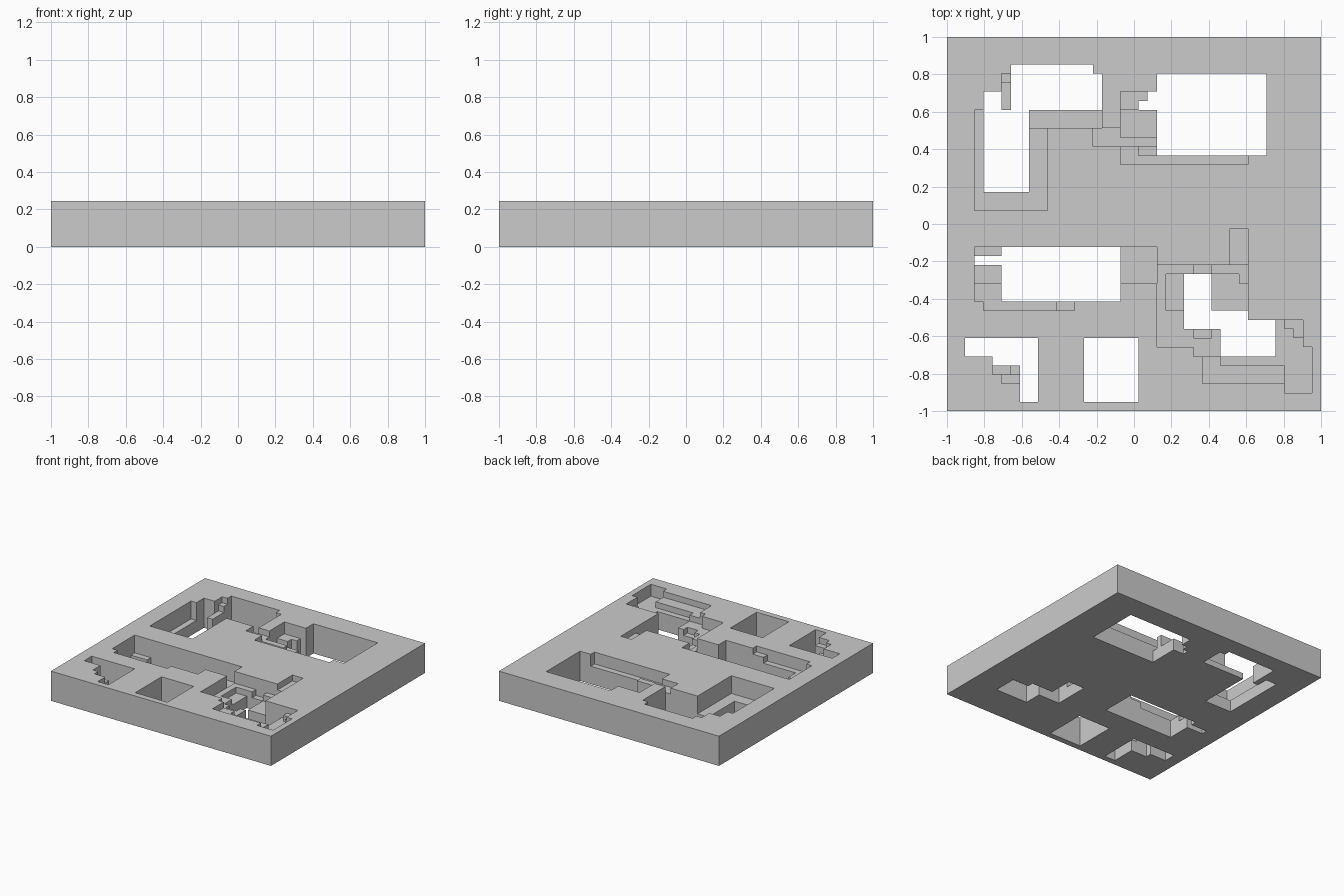
import bpy
import bmesh

# Remove the default cube only
cube = bpy.data.objects.get("Cube")
if cube:
    bpy.data.objects.remove(cube, do_unlink=True)

# Square slab divided into equal blocks, five layers deep
CELLS = 41
LAYERS = 5
UNIT = 2 / CELLS
depth = {(i, j): 0 for i in range(CELLS) for j in range(CELLS)}


def carve(x, y, layers=LAYERS):
    """Sink a rectangle of blocks by a number of layers (all = open hole)."""
    for i in range(*x):
        for j in range(*y):
            depth[i, j] = layers


# Back left pocket: sunken frame, ledges, then opening
carve(x=(3, 11), y=(22, 31), layers=3)
carve(x=(3, 9), y=(31, 33), layers=3)
carve(x=(9, 17), y=(31, 33), layers=4)
carve(x=(6, 7), y=(33, 36), layers=2)
carve(x=(6, 7), y=(36, 37), layers=1)
carve(x=(4, 9), y=(24, 33))
carve(x=(4, 6), y=(33, 35))
carve(x=(7, 16), y=(33, 38))
carve(x=(16, 17), y=(33, 37))

# Back right pocket: stepped ledges, then opening
carve(x=(19, 23), y=(30, 33), layers=3)
carve(x=(19, 22), y=(33, 35), layers=2)
carve(x=(16, 23), y=(29, 31), layers=1)
carve(x=(19, 23), y=(30, 31), layers=3)
carve(x=(19, 33), y=(27, 28), layers=2)
carve(x=(19, 21), y=(28, 29), layers=2)
carve(x=(21, 23), y=(28, 29), layers=3)
carve(x=(23, 35), y=(28, 37))
carve(x=(22, 23), y=(33, 35))
carve(x=(21, 22), y=(33, 34))

# Middle left pocket: side ledges, then opening
carve(x=(3, 6), y=(14, 18), layers=3)
carve(x=(3, 6), y=(12, 14), layers=2)
carve(x=(4, 12), y=(11, 12), layers=2)
carve(x=(12, 14), y=(11, 12), layers=1)
carve(x=(19, 23), y=(14, 18), layers=3)
carve(x=(6, 19), y=(12, 18))
carve(x=(3, 6), y=(16, 17))

# Front right pocket: outer terraces
carve(x=(23, 33), y=(7, 16), layers=2)
carve(x=(31, 33), y=(16, 20), layers=1)
carve(x=(27, 30), y=(6, 7), layers=2)
carve(x=(28, 37), y=(3, 6), layers=1)
carve(x=(30, 37), y=(5, 6), layers=2)
carve(x=(36, 39), y=(5, 10), layers=2)
carve(x=(37, 40), y=(2, 7), layers=2)
carve(x=(37, 39), y=(8, 10), layers=1)
carve(x=(37, 38), y=(8, 9), layers=2)

# Front right pocket: inner ledges, then opening
carve(x=(24, 26), y=(11, 15), layers=3)
carve(x=(27, 29), y=(15, 16), layers=3)
carve(x=(29, 33), y=(11, 15), layers=3)
carve(x=(32, 33), y=(14, 15), layers=2)
carve(x=(27, 29), y=(8, 9), layers=3)
carve(x=(26, 29), y=(9, 15))
carve(x=(29, 33), y=(9, 11))
carve(x=(30, 33), y=(6, 9))
carve(x=(33, 36), y=(6, 10))

# Front left opening with stairs, and the plain square opening
carve(x=(5, 7), y=(4, 5), layers=2)
carve(x=(7, 8), y=(4, 5), layers=3)
carve(x=(6, 8), y=(3, 4), layers=1)
carve(x=(2, 10), y=(6, 8))
carve(x=(5, 10), y=(5, 6))
carve(x=(8, 10), y=(1, 5))
carve(x=(15, 21), y=(1, 8))

# Build the skin of the slab: floors, undersides and walls
bm = bmesh.new()


def quad(*corners):
    """Add one face from corners given in block units."""
    bm.faces.new([bm.verts.new((a * UNIT - 1, b * UNIT - 1, c * UNIT))
                  for a, b, c in corners])


for (i, j), sunk in depth.items():
    height = LAYERS - sunk
    if not height:
        continue
    ring = [(i, j), (i + 1, j), (i + 1, j + 1), (i, j + 1)]
    quad(*[(a, b, height) for a, b in ring])
    quad(*[(a, b, 0) for a, b in reversed(ring)])
    neighbours = [(i, j - 1), (i + 1, j), (i, j + 1), (i - 1, j)]
    for side, cell in enumerate(neighbours):
        beside = LAYERS - depth.get(cell, LAYERS)
        p, q = ring[side], ring[(side + 1) % len(ring)]
        for level in range(beside, height):
            quad((*p, level), (*q, level), (*q, level + 1), (*p, level + 1))

# Weld the blocks and merge coplanar faces
bmesh.ops.remove_doubles(bm, verts=bm.verts, dist=UNIT / 100)
bmesh.ops.dissolve_limit(bm, angle_limit=0.01, verts=bm.verts, edges=bm.edges)
mesh = bpy.data.meshes.new("carved_slab")
bm.to_mesh(mesh)
bm.free()
slab = bpy.data.objects.new("carved_slab", mesh)
bpy.context.collection.objects.link(slab)

# Single plain grey
grey = bpy.data.materials.new("plain_grey")
grey.use_nodes = True
colour = (0.6, 0.6, 0.6, 1)
grey.diffuse_color = colour
grey.node_tree.nodes["Principled BSDF"].inputs["Base Color"].default_value = colour
mesh.materials.append(grey)
